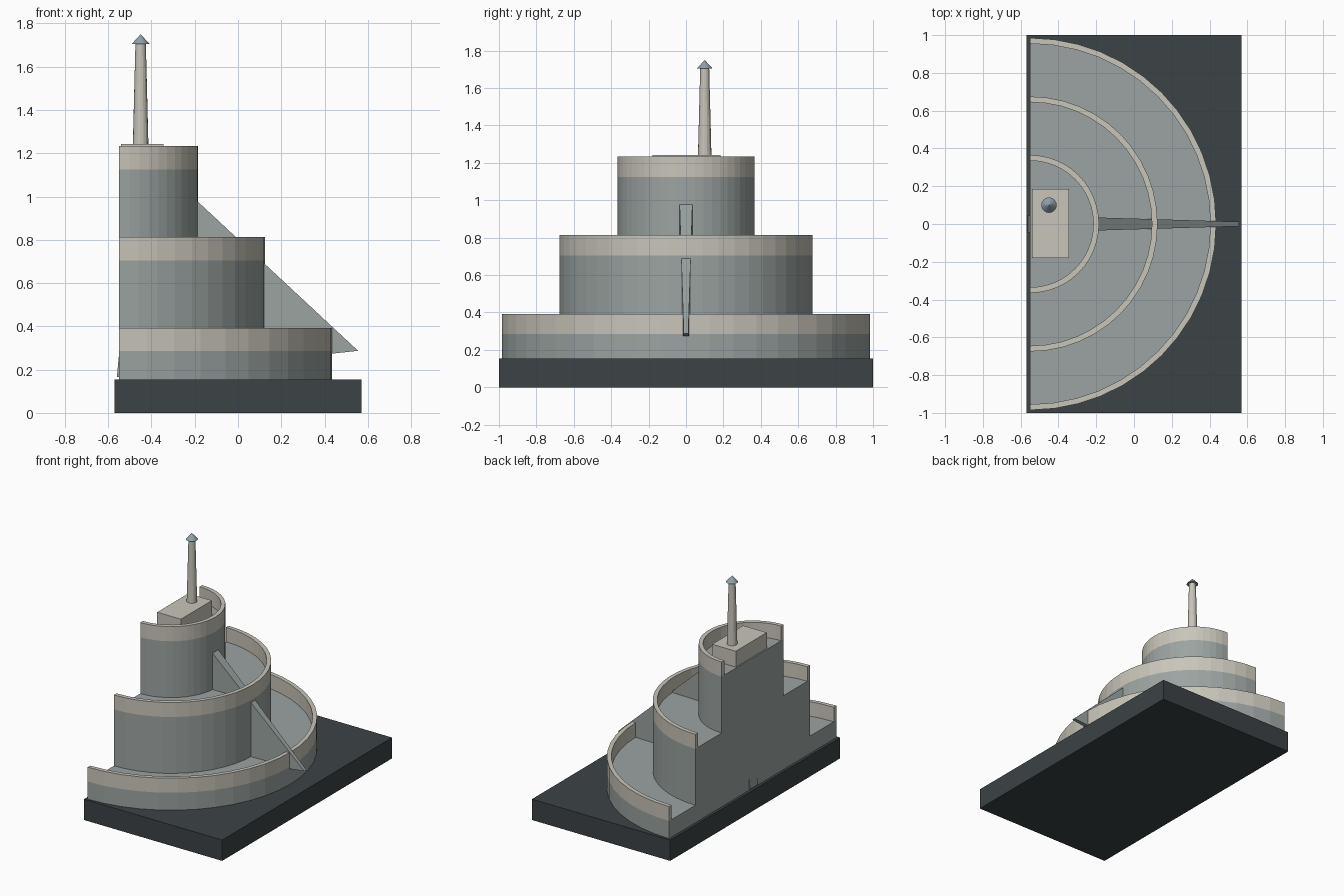
import bpy, bmesh, math

if "Cube" in bpy.data.objects:
    bpy.data.objects.remove(bpy.data.objects["Cube"])

CX = -0.55      # flat back plane of the half-round tiers
SEGS = 24


def material(name, rgb):
    m = bpy.data.materials.new(name)
    m.diffuse_color = (*rgb, 1)
    m.use_nodes = True
    m.node_tree.nodes["Principled BSDF"].inputs["Base Color"].default_value = m.diffuse_color
    return m


DARK = material("dark_stone", (0.045, 0.055, 0.06))
GREY = material("grey_wall", (0.33, 0.37, 0.36))
CREAM = material("cream_trim", (0.58, 0.56, 0.49))
BLUE = material("cap_blue", (0.27, 0.36, 0.41))


def build(name, bm, mat):
    bmesh.ops.recalc_face_normals(bm, faces=bm.faces)
    me = bpy.data.meshes.new(name)
    bm.to_mesh(me)
    bm.free()
    me.materials.append(mat)
    ob = bpy.data.objects.new(name, me)
    bpy.context.collection.objects.link(ob)
    return ob


def extrude_outline(name, outline, z0, z1, mat):
    bm = bmesh.new()
    face = bm.faces.new([bm.verts.new((x, y, z0)) for x, y in outline])
    ext = bmesh.ops.extrude_face_region(bm, geom=[face])
    for v in ext["geom"]:
        if isinstance(v, bmesh.types.BMVert):
            v.co.z = z1
    return build(name, bm, mat)


def box(name, x0, x1, y0, y1, z0, z1, mat):
    return extrude_outline(name, [(x0, y0), (x1, y0), (x1, y1), (x0, y1)], z0, z1, mat)


def arc(r):
    angles = [math.pi * (i / SEGS - 0.5) for i in range(SEGS + 1)]
    return [(CX + r * math.cos(a), r * math.sin(a)) for a in angles]


def cone(name, x, y, z0, z1, r0, r1, mat, segs=16):
    bm = bmesh.new()
    bmesh.ops.create_cone(bm, cap_ends=True, segments=segs, radius1=r0,
                          radius2=r1, depth=z1 - z0)
    bmesh.ops.translate(bm, verts=bm.verts, vec=(x, y, (z0 + z1) / 2))
    return build(name, bm, mat)


# Base slab
box("base", -0.57, 0.57, -1, 1, 0, 0.155, DARK)

# Three stepped half-drums, each with an open-backed parapet
tiers = [("lower", 0.985, 0.155, 0.285, 0.393),
         ("middle", 0.675, 0.285, 0.705, 0.813),
         ("upper", 0.365, 0.705, 1.125, 1.234)]
for label, r, z0, deck, top in tiers:
    extrude_outline(label + "_tier", arc(r), z0, deck, GREY)
    extrude_outline(label + "_parapet", arc(r) + arc(r - 0.03)[::-1], deck, top, CREAM)

# Sloping buttress fin, thinner towards its outer tip
profile = [(-0.56, 0.165), (0.555, 0.287), (-0.342, 1.122), (-0.47, 1.12)]
bm = bmesh.new()
sides = []
for s in (-1, 1):
    sides.append([bm.verts.new((x, s * (0.012 + 0.033 * (0.555 - x) / 1.1), z))
                  for x, z in profile])
    bm.faces.new(sides[-1])
for i in range(4):
    j = (i + 1) % 4
    bm.faces.new((sides[0][i], sides[0][j], sides[1][j], sides[1][i]))
build("buttress_fin", bm, GREY)

# Roof hut, mast and pointed cap
box("roof_hut", -0.54, -0.345, -0.18, 0.185, 1.125, 1.243, CREAM)
cone("mast", -0.45, 0.1, 1.24, 1.71, 0.036, 0.024, CREAM)
cone("mast_cap", -0.45, 0.1, 1.705, 1.75, 0.041, 0, BLUE)
